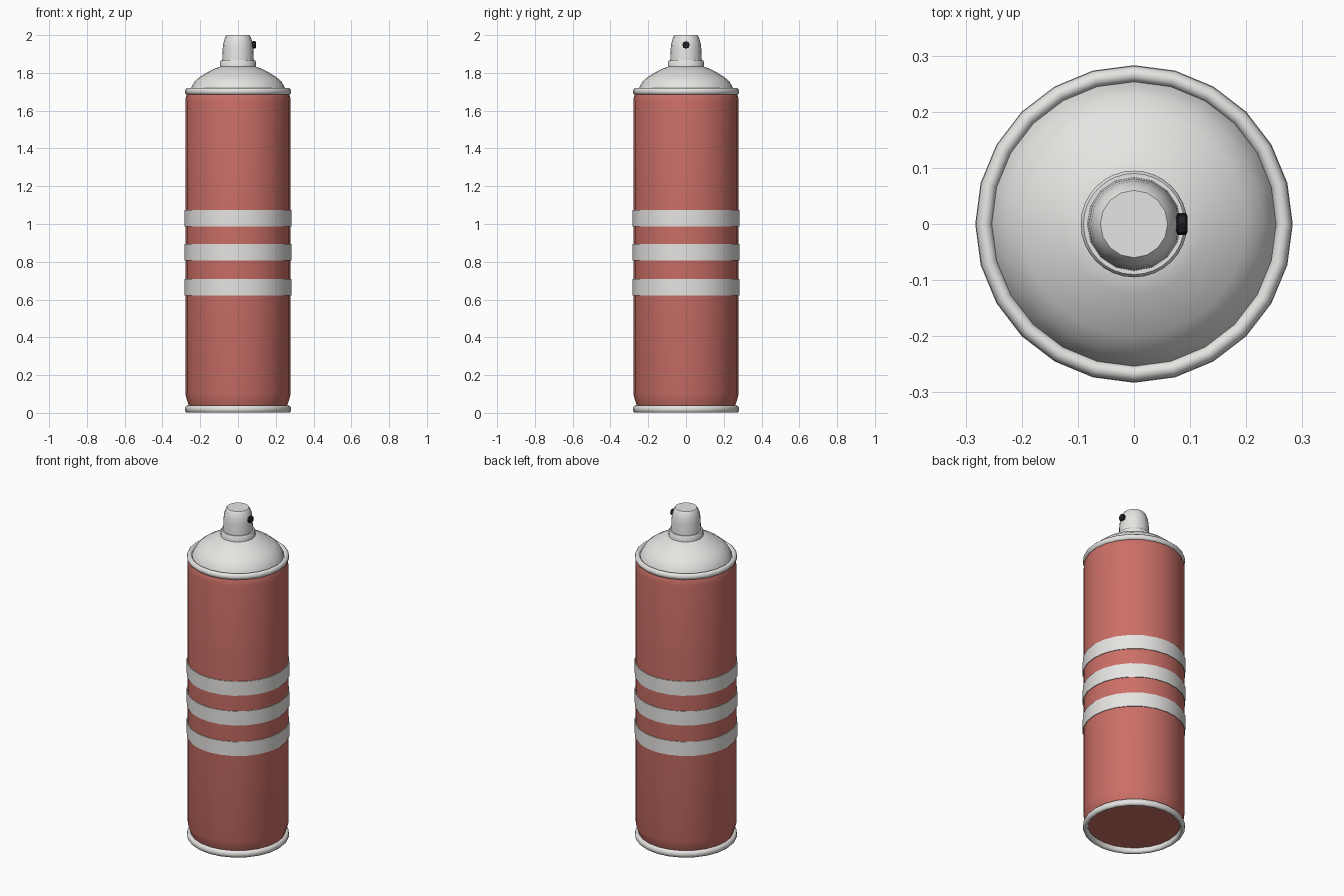
import bpy, bmesh, math

cube = bpy.data.objects.get("Cube")
if cube:
    bpy.data.objects.remove(cube, do_unlink=True)


def material(name, rgb):
    mat = bpy.data.materials.new(name)
    mat.use_nodes = True
    mat.diffuse_color = (*rgb, 1)
    mat.node_tree.nodes["Principled BSDF"].inputs["Base Color"].default_value = (*rgb, 1)
    return mat


red = material("warm_red", (0.6, 0.16, 0.135))
grey = material("light_grey", (0.79, 0.78, 0.76))
black = material("soft_black", (0.015, 0.015, 0.02))


def lathe(name, profile, mat, sides=24, closed=False, smooth=40):
    """Spin (radius, z) points around z; open profiles get end caps."""
    bm = bmesh.new()
    rings = []
    for r, z in profile:
        angles = [2 * math.pi * i / sides for i in range(sides)]
        rings.append([bm.verts.new((r * math.cos(a), r * math.sin(a), z)) for a in angles])
    pairs = list(zip(rings, rings[1:]))
    if closed:
        pairs.append((rings[-1], rings[0]))
    else:
        bm.faces.new(rings[0])
        bm.faces.new(rings[-1])
    for low, high in pairs:
        for i in range(sides):
            j = (i + 1) % sides
            bm.faces.new((low[i], low[j], high[j], high[i]))
    bmesh.ops.recalc_face_normals(bm, faces=bm.faces)
    mesh = bpy.data.meshes.new(name)
    bm.to_mesh(mesh)
    bm.free()
    mesh.materials.append(mat)
    obj = bpy.data.objects.new(name, mesh)
    bpy.context.collection.objects.link(obj)
    bpy.ops.object.select_all(action="DESELECT")
    obj.select_set(True)
    bpy.context.view_layer.objects.active = obj
    bpy.ops.object.shade_smooth_by_angle(angle=math.radians(smooth))
    return obj


def rim(name, z, height):
    """Rolled rim with an oval section."""
    steps = [2 * math.pi * i / 10 for i in range(10)]
    section = [(0.267 + 0.015 * math.cos(a), z + height / 2 * math.sin(a)) for a in steps]
    lathe(name, section, grey, closed=True, smooth=60)


# Can body, tapering in at both ends
lathe("can_body", [(0.258, 0.03), (0.268, 0.06), (0.279, 0.1), (0.279, 1.65),
                   (0.276, 1.675), (0.268, 1.695)], red)

# Rolled rims
rim("bottom_rim", 0.02, 0.04)
rim("top_rim", 1.702, 0.036)

# Raised stripes around the body
for name, z in (("lower_band", 0.665), ("middle_band", 0.85), ("upper_band", 1.03)):
    lathe(name, [(0.272, z - 0.043), (0.283, z - 0.043), (0.283, z + 0.043),
                 (0.272, z + 0.043)], grey, closed=True)

# Domed shoulder and valve collar
lathe("shoulder_dome", [(0.256, 1.7), (0.248, 1.722), (0.23, 1.755), (0.2, 1.78),
                        (0.16, 1.804), (0.125, 1.822), (0.092, 1.834)], grey)
lathe("valve_collar", [(0.095, 1.825), (0.095, 1.86), (0.09, 1.866)], grey, sides=32)

# Press-down nozzle
lathe("nozzle_cap", [(0.084, 1.855), (0.081, 1.93), (0.077, 1.96), (0.067, 1.991),
                     (0.06, 2.0)], grey, sides=16)

# Spray tip pointing sideways
tip = lathe("spray_tip", [(0.015, 0.06), (0.015, 0.076), (0.02, 0.078), (0.02, 0.092),
                          (0.015, 0.095)], black, sides=8, smooth=30)
tip.rotation_euler = (0, math.pi / 2, 0)
tip.location = (0, 0, 1.948)
